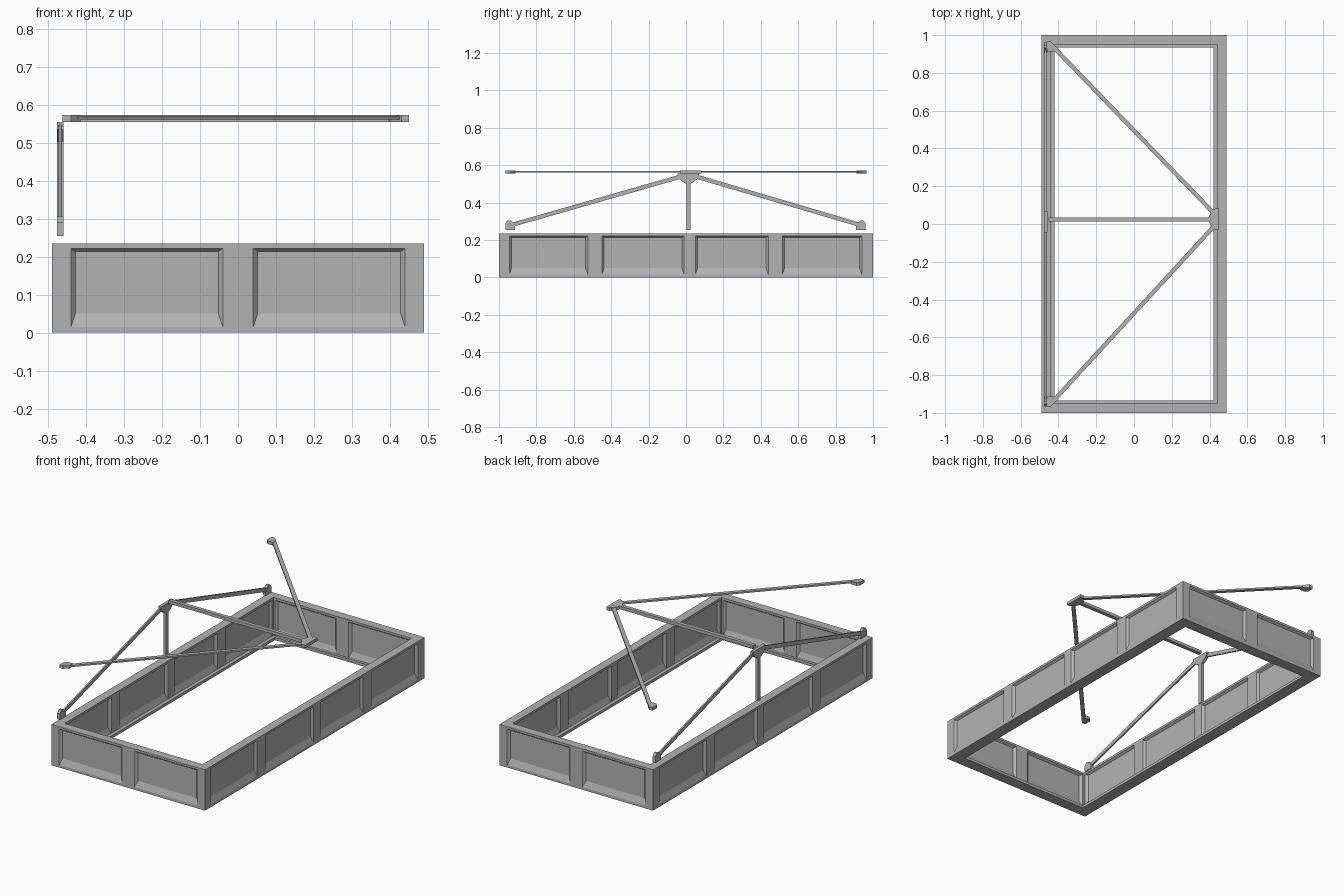
import bpy, bmesh, math
from mathutils import Vector

if "Cube" in bpy.data.objects:
    bpy.data.objects.remove(bpy.data.objects["Cube"])

grey = bpy.data.materials.new("plain grey")
grey.diffuse_color = (0.45, 0.45, 0.45, 1)
grey.use_nodes = True
grey.node_tree.nodes["Principled BSDF"].inputs["Base Color"].default_value = grey.diffuse_color


def finish(bm, name):
    bmesh.ops.remove_doubles(bm, verts=bm.verts, dist=0.0002)
    bmesh.ops.recalc_face_normals(bm, faces=bm.faces)
    me = bpy.data.meshes.new(name)
    bm.to_mesh(me)
    bm.free()
    me.materials.append(grey)
    ob = bpy.data.objects.new(name, me)
    bpy.context.collection.objects.link(ob)
    return ob


# ---- panelled base walls ----
HX, HY, H, T, DEPTH = 0.49, 1.0, 0.235, 0.05, 0.013
Z0, Z1 = 0.015, 0.222


def wall_skin(bm, half, panels, place, depth):
    """One wall face, with sloped recessed panels; place(u, z, d) maps to 3D."""
    def quad(*pts):
        bm.faces.new([bm.verts.new(place(*p)) for p in pts])

    def rect(u0, u1, z0, z1):
        quad((u0, z0, 0), (u1, z0, 0), (u1, z1, 0), (u0, z1, 0))

    edges = [-half] + [u for p in panels for u in p] + [half]
    for i in range(len(edges) - 1):
        a, b = edges[i], edges[i + 1]
        rect(a, b, 0, Z0)
        rect(a, b, Z1, H)
        if i % 2 == 0:
            rect(a, b, Z0, Z1)
            continue
        # long slope at the bottom, steep at the top, soft at the sides
        outer = [(a, Z0, 0), (b, Z0, 0), (b, Z1, 0), (a, Z1, 0)]
        c, e, zb, zt = a + 0.012, b - 0.012, 0.05, Z1 - 0.009
        inner = [(c, zb, depth), (e, zb, depth), (e, zt, depth), (c, zt, depth)]
        quad(*inner)
        for k in range(4):
            n = (k + 1) % 4
            quad(outer[k], outer[n], inner[n], inner[k])


short = [(-0.44, -0.04), (0.04, 0.44)]
long = [(-0.945, -0.525), (-0.45, -0.01), (0.05, 0.44), (0.515, 0.94)]
bm = bmesh.new()
for s in (-1, 1):
    for ins in (0, 1):
        off = T * ins
        dirn = -1 if ins == 0 else 1

        def end_place(u, z, d, s=s, off=off, dirn=dirn):
            return Vector((u, s * (HY - off + dirn * d), z))

        def side_place(u, z, d, s=s, off=off, dirn=dirn):
            return Vector((s * (HX - off + dirn * d), u, z))

        ps = [(max(a, -0.43), min(b, 0.43)) for a, b in short] if ins else short
        pl = [(max(a, -0.94), min(b, 0.94)) for a, b in long] if ins else long
        wall_skin(bm, HX - off, ps, end_place, DEPTH)
        wall_skin(bm, HY - off, pl, side_place, DEPTH)
# mitred top rim and underside
for z in (0, H):
    o = [(-HX, -HY), (HX, -HY), (HX, HY), (-HX, HY)]
    i = [(math.copysign(HX - T, x), math.copysign(HY - T, y)) for x, y in o]
    for k in range(4):
        n = (k + 1) % 4
        bm.faces.new([bm.verts.new((*p, z)) for p in (o[k], o[n], i[n], i[k])])
base = finish(bm, "panelled_base")


def box(bm, lo, hi):
    vs = bmesh.ops.create_cube(bm, size=1)["verts"]
    for v in vs:
        v.co = [lo[k] + (v.co[k] + 0.5) * (hi[k] - lo[k]) for k in range(3)]


# ---- inner lip along the foot of the walls ----
bm = bmesh.new()
for s in (-1, 1):
    xs, ys = sorted((s * 0.42, s * 0.441)), sorted((s * 0.935, s * 0.951))
    box(bm, (xs[0], -0.951, 0), (xs[1], 0.951, 0.016))
    box(bm, (-0.42, ys[0], 0), (0.42, ys[1], 0.016))
finish(bm, "inner_lip")


# ---- flat trusses: 2D outlines given thickness along one axis ----
def plate(name, pts, axis, mid, thick):
    bm = bmesh.new()

    def at(p, w):
        return (w, p[0], p[1]) if axis == "x" else (p[0], p[1], w)

    f = bm.faces.new([bm.verts.new(at(p, mid - thick / 2)) for p in pts])
    up = bmesh.ops.extrude_face_region(bm, geom=[f])["geom"]
    shift = Vector((thick, 0, 0)) if axis == "x" else Vector((0, 0, thick))
    bmesh.ops.translate(bm, vec=shift, verts=[g for g in up if isinstance(g, bmesh.types.BMVert)])
    return finish(bm, name)


def strut(name, a, b, width, axis, mid, thick):
    a, b = Vector(a), Vector(b)
    d = (b - a).normalized()
    n = Vector((-d.y, d.x)) * width / 2
    return plate(name, [a + n, b + n, b - n, a - n], axis, mid, thick)


# upright truss on the left side, outlines in (y, z)
SX = -0.468
plate("upright_apex_plate", [(-0.045, 0.555), (0.07, 0.555), (0.07, 0.535), (0.04, 0.51),
      (0.028, 0.503), (-0.004, 0.503), (-0.016, 0.51), (-0.045, 0.535)], "x", SX, 0.018)
strut("upright_post", (0.013, 0.53), (0.013, 0.255), 0.022, "x", SX, 0.018)
foot = [(0.908, 0.255), (0.96, 0.255), (0.96, 0.29), (0.947, 0.306), (0.932, 0.306), (0.908, 0.28)]
for s, tag in ((-1, "front"), (1, "back")):
    plate(tag + "_upright_foot", [(s * y if s > 0 else -y - 0.005, z) for y, z in foot], "x", SX, 0.018)
    strut(tag + "_upright_brace", (0.013 + s * 0.04, 0.54), (s * 0.935, 0.28), 0.022, "x", SX, 0.009)

# level truss above, outlines in (x, y)
TZ = 0.564
plate("level_apex_plate", [(0.45, -0.032), (0.45, 0.083), (0.43, 0.083), (0.405, 0.055),
      (0.398, 0.042), (0.398, 0.01), (0.405, -0.005), (0.43, -0.032)], "z", TZ, 0.018)
strut("level_beam", (-0.452, 0.024), (0.42, 0.024), 0.022, "z", TZ, 0.018)
tip = [(-0.462, 0.965), (-0.462, 0.925), (-0.45, 0.912), (-0.415, 0.912), (-0.415, 0.94), (-0.44, 0.965)]
for s, tag in ((-1, "front"), (1, "back")):
    plate(tag + "_level_tip", [(x, s * y) for x, y in tip], "z", TZ, 0.018)
    strut(tag + "_level_brace", (0.425, 0.055 if s > 0 else -0.01), (-0.43, s * 0.94),
          0.022, "z", TZ + 0.002, 0.009)
